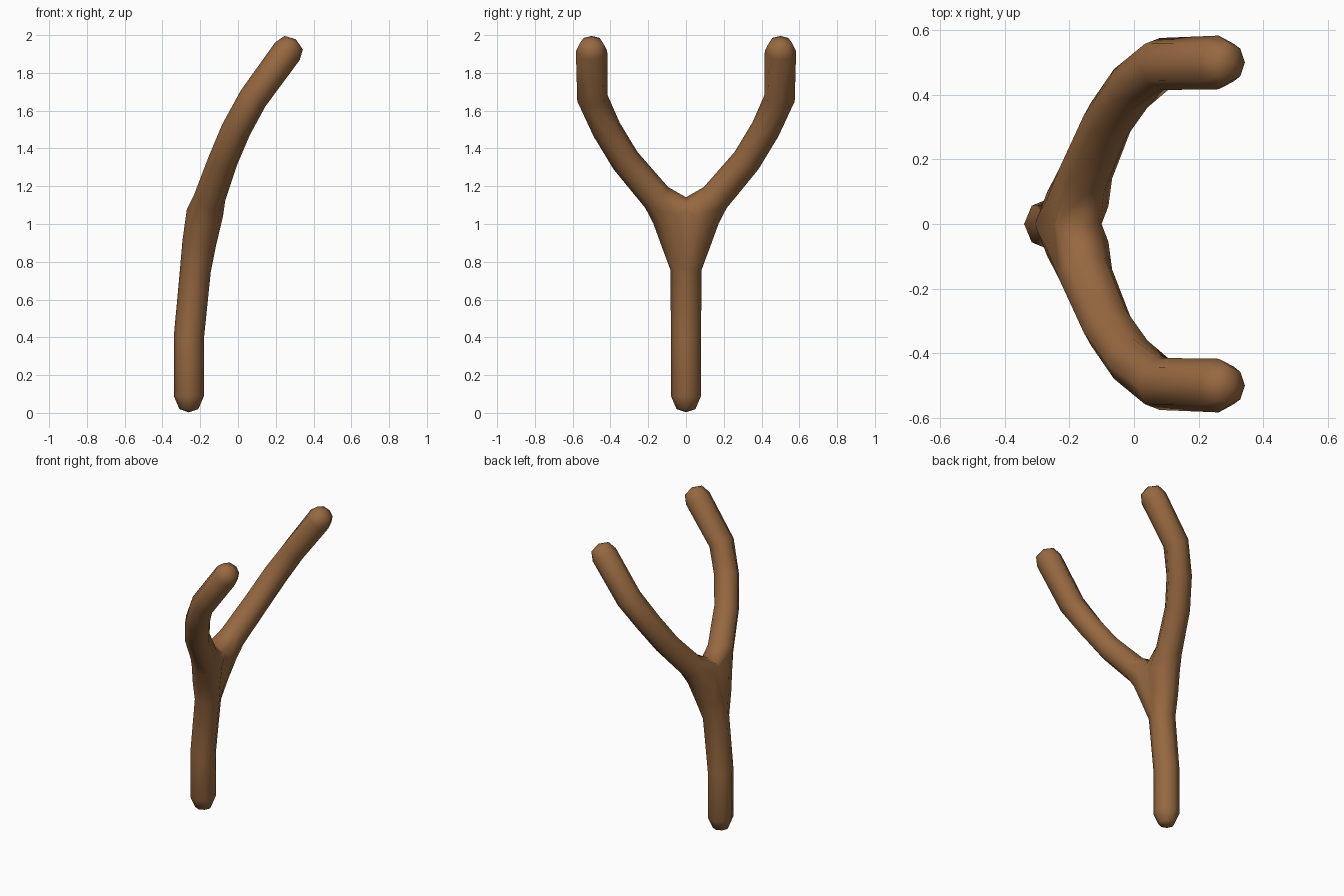
import bpy, bmesh, math
from mathutils import Vector

if "Cube" in bpy.data.objects:
    bpy.data.objects.remove(bpy.data.objects["Cube"])

SIDES = 8

# Centre line of one half: x, y, z, thickness radius along x, radius across
path = [
    (-.26, 0, .02, .05, .05),
    (-.26, 0, .09, .08, .08),
    (-.26, 0, .40, .08, .08),
    (-.225, 0, .76, .082, .082),
    (-.205, .03, .90, .09, .10),
    (-.175, .065, 1.06, .098, .122),
    (-.15, .155, 1.14, .085, .082),
    (-.08, .32, 1.335, .08, .078),
    (-.01, .42, 1.50, .08, .078),
    (.08, .495, 1.665, .078, .082),
    (.262, .50, 1.915, .08, .083),
    (.295, .50, 1.96, .06, .06),
]
centres = [Vector(p[:3]) for p in path]

# Sweep octagonal rings along the handle and one arm
bm = bmesh.new()
rings = []
for i, p in enumerate(path):
    a, b = centres[max(i - 1, 0)], centres[min(i + 1, len(path) - 1)]
    t = (b - a).normalized()
    u = Vector((1, 0, 0))
    u = (u - t * u.dot(t)).normalized()
    v = t.cross(u)
    ring = []
    for k in range(SIDES):
        ang = 2 * math.pi * k / SIDES
        ring.append(bm.verts.new(centres[i] + u * math.cos(ang) * p[3]
                                 + v * math.sin(ang) * p[4]))
    rings.append(ring)
for r, s in zip(rings, rings[1:]):
    for k in range(SIDES):
        n = (k + 1) % SIDES
        bm.faces.new((r[k], r[n], s[n], s[k]))

# Rounded end caps
for ring, tip in ((rings[0], (-.26, 0, 0.003)), (rings[-1], (.306, .50, 1.978))):
    pole = bm.verts.new(tip)
    for k in range(SIDES):
        bm.faces.new((ring[k], ring[(k + 1) % SIDES], pole))
bmesh.ops.recalc_face_normals(bm, faces=bm.faces[:])

# Keep the half on +y; the mirror makes the other arm and the crotch seam
bmesh.ops.bisect_plane(bm, geom=bm.verts[:] + bm.edges[:] + bm.faces[:], dist=1e-4,
                       plane_co=(0, 0, 0), plane_no=(0, 1, 0), clear_inner=True)
mesh = bpy.data.meshes.new("forked_stick")
bm.to_mesh(mesh)
bm.free()
stick = bpy.data.objects.new("forked_stick", mesh)
bpy.context.collection.objects.link(stick)

mirror = stick.modifiers.new("mirror", 'MIRROR')
mirror.use_axis = (False, True, False)
mirror.merge_threshold = 0.001

# Wood colour and smooth shading
wood = bpy.data.materials.new("wood")
wood.diffuse_color = (.31, .14, .052, 1)
wood.use_nodes = True
wood.node_tree.nodes["Principled BSDF"].inputs["Base Color"].default_value = wood.diffuse_color
mesh.materials.append(wood)
bpy.context.view_layer.objects.active = stick
stick.select_set(True)
bpy.ops.object.modifier_apply(modifier="mirror")
bpy.ops.object.shade_smooth_by_angle(angle=math.radians(60))
